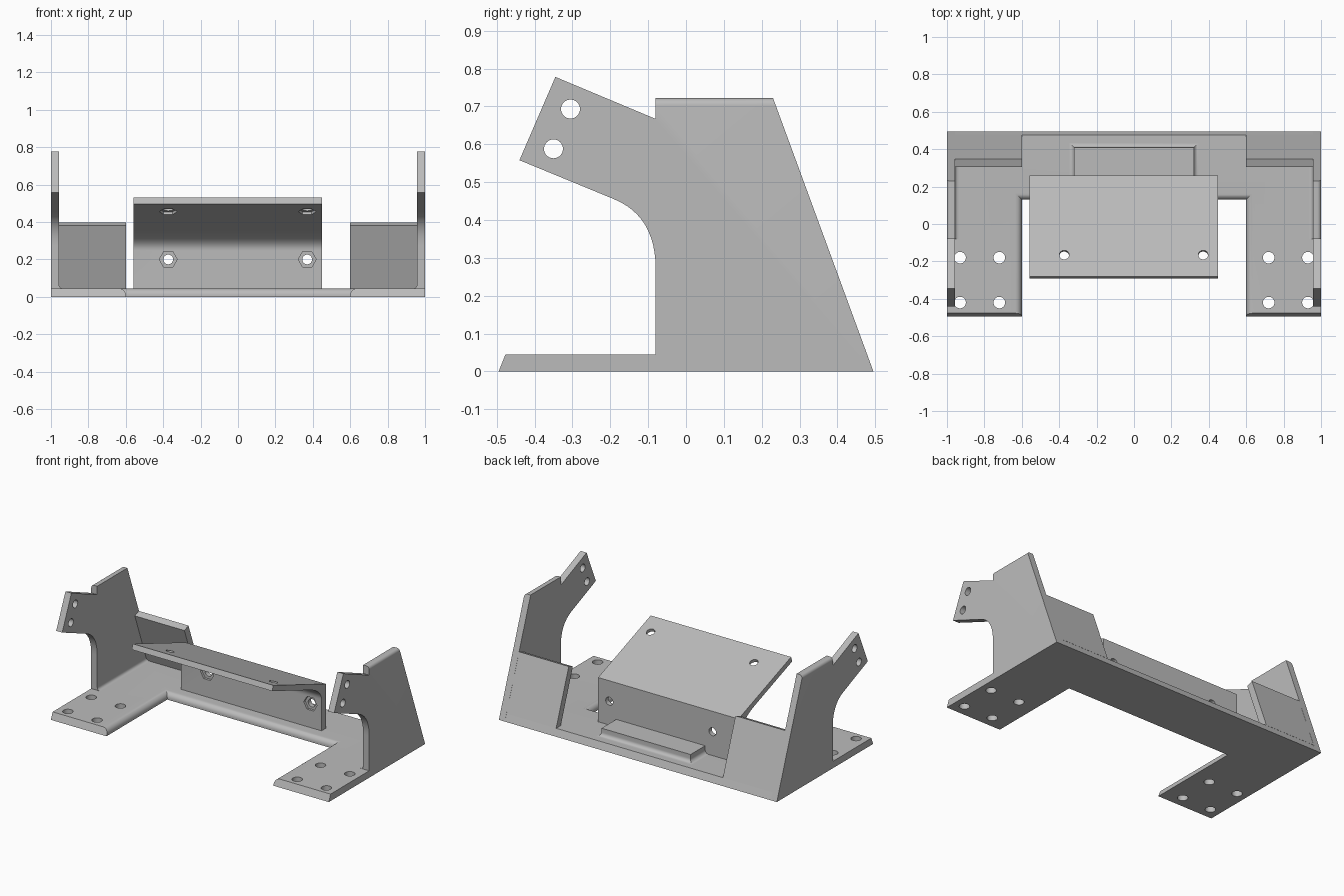
import bpy, bmesh, math
from mathutils import Matrix, Vector

cube = bpy.data.objects.get("Cube")
if cube:
    bpy.data.objects.remove(cube, do_unlink=True)

GREY = (0.5, 0.5, 0.5, 1)
grey = bpy.data.materials.new("plain grey")
grey.use_nodes = True
grey.diffuse_color = GREY
grey.node_tree.nodes["Principled BSDF"].inputs["Base Color"].default_value = GREY

BASE = 0.045    # base plate thickness
SIDE = 0.957    # inner face of the side plates
NOTCH = 0.6     # half width of the front notch


def curve(a, c, b, n=12):
    """Points of a quadratic curve from a to b, pulled towards c."""
    a, b, c = Vector(a), Vector(b), Vector(c)
    return [tuple(a * (1 - t) ** 2 + c * 2 * t * (1 - t) + b * t * t)
            for t in (i / n for i in range(n + 1))]


def finish(name, bm):
    bmesh.ops.recalc_face_normals(bm, faces=bm.faces)
    mesh = bpy.data.meshes.new(name)
    bm.to_mesh(mesh)
    bm.free()
    mesh.materials.append(grey)
    obj = bpy.data.objects.new(name, mesh)
    bpy.context.collection.objects.link(obj)
    return obj


def prism(points, axis, lo, hi):
    """Closed profile extruded along x (profile in y, z), y (x, z) or z (x, y)."""
    bm = bmesh.new()

    def place(p, d):
        return {"x": (d, p[0], p[1]), "y": (p[0], d, p[1]), "z": (p[0], p[1], d)}[axis]
    face = bm.faces.new([bm.verts.new(place(p, lo)) for p in points])
    out = bmesh.ops.extrude_face_region(bm, geom=[face])["geom"]
    verts = [v for v in out if isinstance(v, bmesh.types.BMVert)]
    bmesh.ops.translate(bm, verts=verts, vec=place((0, 0), hi - lo))
    bmesh.ops.recalc_face_normals(bm, faces=bm.faces)
    return bm


def round_edges(bm, rule, radius):
    edges = [e for e in bm.edges if all(rule(v.co) for v in e.verts)]
    bmesh.ops.bevel(bm, geom=edges, offset=radius, segments=6, profile=0.5,
                    affect='EDGES')


def drill(obj, centre, turn, radius, depth, sides=32):
    """Cut a round or hexagonal hole, then drop the cutter."""
    bm = bmesh.new()
    spin = Matrix.Rotation(math.pi / 2, 4, 'Z')
    bmesh.ops.create_cone(bm, cap_ends=True, segments=sides, radius1=radius,
                          radius2=radius, depth=depth,
                          matrix=Matrix.Translation(centre) @ turn @ spin)
    cutter = finish("cutter", bm)
    cutter.hide_render = True
    mod = obj.modifiers.new("hole", 'BOOLEAN')
    mod.operation, mod.solver, mod.object = 'DIFFERENCE', 'EXACT', cutter
    deps = bpy.context.evaluated_depsgraph_get()
    mesh = bpy.data.meshes.new_from_object(obj.evaluated_get(deps))
    obj.modifiers.clear()
    obj.data = mesh
    bpy.data.objects.remove(cutter, do_unlink=True)


parts = []

# U-shaped base with sloped front and back ends and a rounded notch
outline = [(-1, -0.495), (-NOTCH, -0.495), (-NOTCH, 0.13), (NOTCH, 0.13),
           (NOTCH, -0.495), (1, -0.495), (1, 0.495), (-1, 0.495)]
bm = prism(outline, "z", 0, BASE)
for v in bm.verts:
    if v.co.z > 0.01 and abs(v.co.y) > 0.4:
        v.co.y -= math.copysign(0.018, v.co.y)
round_edges(bm, lambda c: c.z > 0.01 and abs(c.x) < 0.7 and c.y < 0.2, 0.035)
base = finish("base_plate", bm)
for x in (-0.93, -0.72, 0.72, 0.93):
    for y in (-0.42, -0.18):
        drill(base, (x, y, 0.02), Matrix.Identity(4), 0.031, 0.2)
parts.append(base)

# Side plates, rear walls and the small fillets at their feet
side_profile = [(-0.08, 0), (0.495, 0), (0.23, 0.722), (-0.08, 0.722),
                (-0.08, 0.667), (-0.345, 0.778), (-0.44, 0.558)]
side_profile += curve((-0.19, 0.455), (-0.08, 0.41), (-0.08, 0.27))
wall_profile = [(0.478, BASE), (0.348, 0.398), (0.306, 0.382), (0.43, BASE)]
across = Matrix.Rotation(math.pi / 2, 4, 'Y')
for s, label in ((1, "left"), (-1, "right")):
    bm = prism(side_profile, "x", s * SIDE, s)
    round_edges(bm, lambda c: abs(c.x) > 0.99 and 0.715 < c.z < 0.73, 0.02)
    plate = finish(label + "_side_plate", bm)
    for y, z in ((-0.305, 0.693), (-0.35, 0.588)):
        drill(plate, (s * 0.98, y, z), across, 0.025, 0.2)
    wall = finish(label + "_rear_wall", prism(wall_profile, "x", s * NOTCH, s * SIDE))
    foot = [(s * SIDE, BASE)] + curve((s * SIDE, BASE + 0.022), (s * SIDE, BASE),
                                      (s * (SIDE - 0.022), BASE), 6)
    fillet = finish(label + "_side_fillet", prism(foot[:-1] + [foot[-1]], "y", -0.08, 0.43))
    parts += [plate, wall, fillet]

# Bent mounting bracket: upright leg and a plate rising to the front
bracket_profile = [(0.215, 0.03), (0.26, 0.03), (0.26, 0.333), (-0.28, 0.53),
                   (-0.292, 0.497)]
bracket_profile += curve((0.09, 0.358), (0.215, 0.312), (0.215, 0.25))
bracket = finish("mounting_bracket", prism(bracket_profile, "x", -0.56, 0.45))
upright = Matrix.Rotation(-math.pi / 2, 4, 'X')
tilted = Matrix.Rotation(math.radians(-20), 4, 'X')
for x in (-0.373, 0.37):
    for centre, turn in (((x, 0.215, 0.2), upright), ((x, -0.177, 0.455), tilted)):
        drill(bracket, centre, turn, 0.026, 0.2)
        drill(bracket, centre, turn, 0.048, 0.03, 6)
parts.append(bracket)

# Raised block behind the bracket, flaring into the base
bm = bmesh.new()
rings = []
flare = [(0.024 * (1 - math.sin(a)), BASE + 0.024 * (1 - math.cos(a)))
         for a in (i * math.pi / 12 for i in range(7))]
for grow, z in flare + [(0, 0.095)]:
    x, y = 0.32 + grow, 0.41 + grow
    rings.append([bm.verts.new((px, py, z)) for px, py in
                  ((-x, 0.24), (x, 0.24), (x, y), (-x, y))])
for low, high in zip(rings, rings[1:]):
    for i in range(4):
        j = (i + 1) % 4
        bm.faces.new((low[i], low[j], high[j], high[i]))
bm.faces.new(rings[0][::-1])
bm.faces.new(rings[-1])
parts.append(finish("rear_block", bm))

# Smooth the rounded areas, keep real edges sharp
for obj in bpy.context.view_layer.objects:
    obj.select_set(obj in parts)
bpy.context.view_layer.objects.active = parts[0]
bpy.ops.object.shade_smooth_by_angle(angle=math.radians(30))
